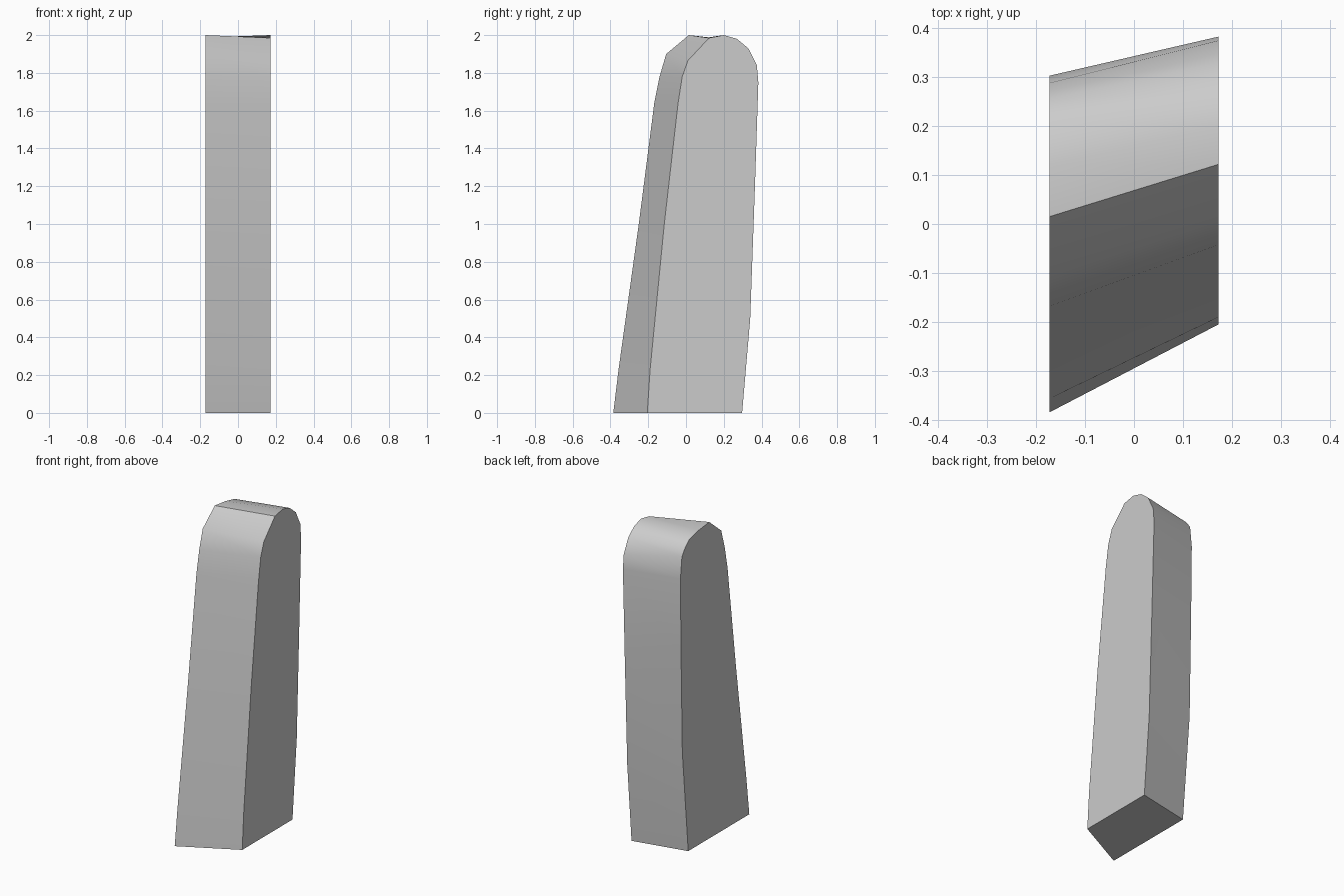
import bpy
import bmesh
import math

cube = bpy.data.objects.get("Cube")
if cube:
    bpy.data.objects.remove(cube, do_unlink=True)

# Single plain grey material
grey = bpy.data.materials.new("light_grey")
grey.use_nodes = True
colour = (0.6, 0.6, 0.6, 1)
grey.diffuse_color = colour
grey.node_tree.nodes["Principled BSDF"].inputs["Base Color"].default_value = colour

HALF_WIDTH = 0.173

# Side outlines (y, z), from the front foot over the rounded top to the back foot
left_outline = [
    (-.205, 0), (-.19, .23), (-.115, 1), (-.042, 1.64), (-.02, 1.78), (.01, 1.865),
    (.122, 1.985), (.2, 2), (.27, 1.98), (.33, 1.93), (.375, 1.84), (.383, 1.75),
    (.365, 1.2), (.34, .5), (.297, 0)]
right_outline = [
    (-.385, 0), (-.357, .23), (-.25, 1), (-.168, 1.64), (-.14, 1.78), (-.105, 1.9),
    (.015, 2), (.12, 1.988), (.215, 1.966), (.255, 1.93), (.288, 1.885), (.303, 1.75),
    (.297, 1.3), (.284, .65), (.225, 0)]


def loft(name, outline_a, outline_b, half_width):
    """Bridge two side outlines into a closed slab."""
    bm = bmesh.new()
    a = [bm.verts.new((half_width, y, z)) for y, z in outline_a]
    b = [bm.verts.new((-half_width, y, z)) for y, z in outline_b]
    bm.faces.new(a)
    bm.faces.new(b)
    n = len(a)
    for i in range(n):
        j = (i + 1) % n
        bm.faces.new((a[i], a[j], b[j], b[i]))
    bmesh.ops.recalc_face_normals(bm, faces=bm.faces)
    mesh = bpy.data.meshes.new(name)
    bm.to_mesh(mesh)
    bm.free()
    obj = bpy.data.objects.new(name, mesh)
    bpy.context.collection.objects.link(obj)
    return obj


# Tapered slab with a slanted front and a rounded top
slab = loft("rounded_slab", left_outline, right_outline, HALF_WIDTH)
slab.data.materials.append(grey)
bpy.ops.object.select_all(action="DESELECT")
slab.select_set(True)
bpy.context.view_layer.objects.active = slab
bpy.ops.object.shade_smooth_by_angle(angle=math.radians(35))
